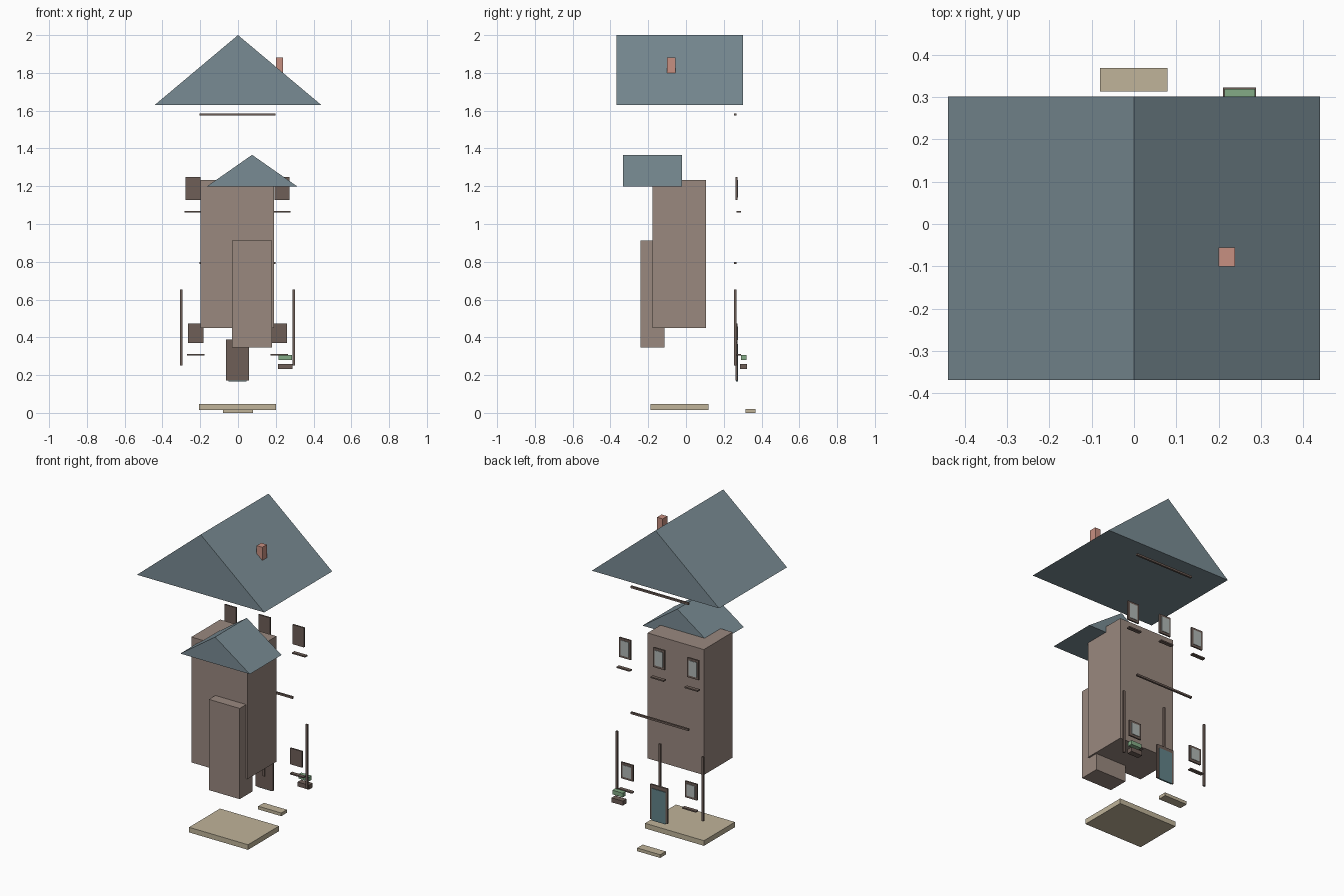
import bpy

if "Cube" in bpy.data.objects:
    bpy.data.objects.remove(bpy.data.objects["Cube"])


def material(name, rgb):
    m = bpy.data.materials.new(name)
    m.diffuse_color = (*[(c / 255) ** 2.2 for c in rgb], 1)
    m.use_nodes = True
    m.node_tree.nodes["Principled BSDF"].inputs["Base Color"].default_value = m.diffuse_color
    return m


ROOF = material("slate", (120, 138, 146))
WALL = material("wall", (152, 135, 126))
WOOD = material("dark_wood", (110, 95, 88))
STONE = material("stone", (190, 178, 152))
GLASS = material("glass", (175, 182, 180))
TEAL = material("door_paint", (98, 130, 136))
GREEN = material("leaves", (130, 170, 133))
BRICK = material("brick", (198, 142, 128))


def mesh(name, verts, faces, mat):
    me = bpy.data.meshes.new(name)
    me.from_pydata(verts, [], faces)
    me.materials.append(mat)
    ob = bpy.data.objects.new(name, me)
    bpy.context.collection.objects.link(ob)
    return ob


def box(name, x, y, z, mat):
    """Box from (min, max) ranges."""
    v = [(a, b, c) for c in z for b in y for a in x]
    f = [(0, 2, 3, 1), (4, 5, 7, 6), (0, 1, 5, 4),
         (2, 6, 7, 3), (0, 4, 6, 2), (1, 3, 7, 5)]
    return mesh(name, v, f, mat)


def gable(name, x, y, z, mat):
    """Solid gable roof with its ridge along y."""
    mid = (x[0] + x[1]) / 2
    v = [p for b in y for p in ((x[0], b, z[0]), (x[1], b, z[0]), (mid, b, z[1]))]
    f = [(0, 1, 2), (3, 5, 4), (0, 3, 4, 1), (1, 4, 5, 2), (0, 2, 5, 3)]
    return mesh(name, v, f, mat)


def centred(c, w):
    return (c - w / 2, c + w / 2)


CX = -0.003  # centre line of the house body

# Foundation and front step
box("foundation", (-0.207, 0.201), (-0.188, 0.118), (0.014, 0.046), STONE)
box("entrance_step", (-0.08, 0.079), (0.314, 0.369), (0.0, 0.02), STONE)

# House body and projecting wing
box("main_body", (-0.198, 0.191), (-0.178, 0.107), (0.45, 1.234), WALL)
box("wing_body", (-0.032, 0.181), (-0.242, -0.115), (0.346, 0.913), WALL)

# Roofs and chimney
gable("wing_roof", (-0.166, 0.315), (-0.333, -0.02), (1.198, 1.366), ROOF)
gable("main_roof", (-0.44, 0.44), (-0.369, 0.302), (1.631, 2.0), ROOF)
box("chimney", (0.2, 0.239), (-0.101, -0.056), (1.74, 1.882), BRICK)


# Windows with glass and sills
def window(name, cx, w, z, sill_z):
    box(name + "_frame", centred(cx, w), (0.262, 0.272), z, WOOD)
    box(name + "_glass", centred(cx, w - 0.026), (0.268, 0.275),
        (z[0] + 0.014, z[1] - 0.014), GLASS)
    box(name + "_sill", centred(cx, w + 0.01), (0.267, 0.29),
        centred(sill_z, 0.008), WOOD)


for i in (-1, 0, 1):
    window(f"upper_window_{i + 2}", CX + 0.235 * i, 0.08, (1.126, 1.248), 1.066)
for i in (-1, 1):
    window(f"lower_window_{i + 2}", CX + 0.221 * i, 0.084, (0.371, 0.472), 0.308)

# Door
box("door_frame", centred(CX, 0.121), (0.262, 0.272), (0.171, 0.389), WOOD)
box("door_panel", centred(CX, 0.094), (0.266, 0.276), (0.166, 0.366), TEAL)

# Timber trim: three posts, two beams
for i in (-1, 0, 1):
    box(f"timber_post_{i + 2}", centred(CX + 0.297 * i, 0.013),
        (0.255, 0.267), (0.25, 0.652), WOOD)
for name, z in (("middle_beam", 0.793), ("upper_beam", 1.58)):
    box(name, centred(CX, 0.402), (0.255, 0.267), centred(z, 0.012), WOOD)

# Planter
box("planter_box", (0.211, 0.289), (0.287, 0.323), (0.232, 0.26), WOOD)
box("planter_leaves", (0.214, 0.286), (0.29, 0.319), (0.281, 0.307), GREEN)
